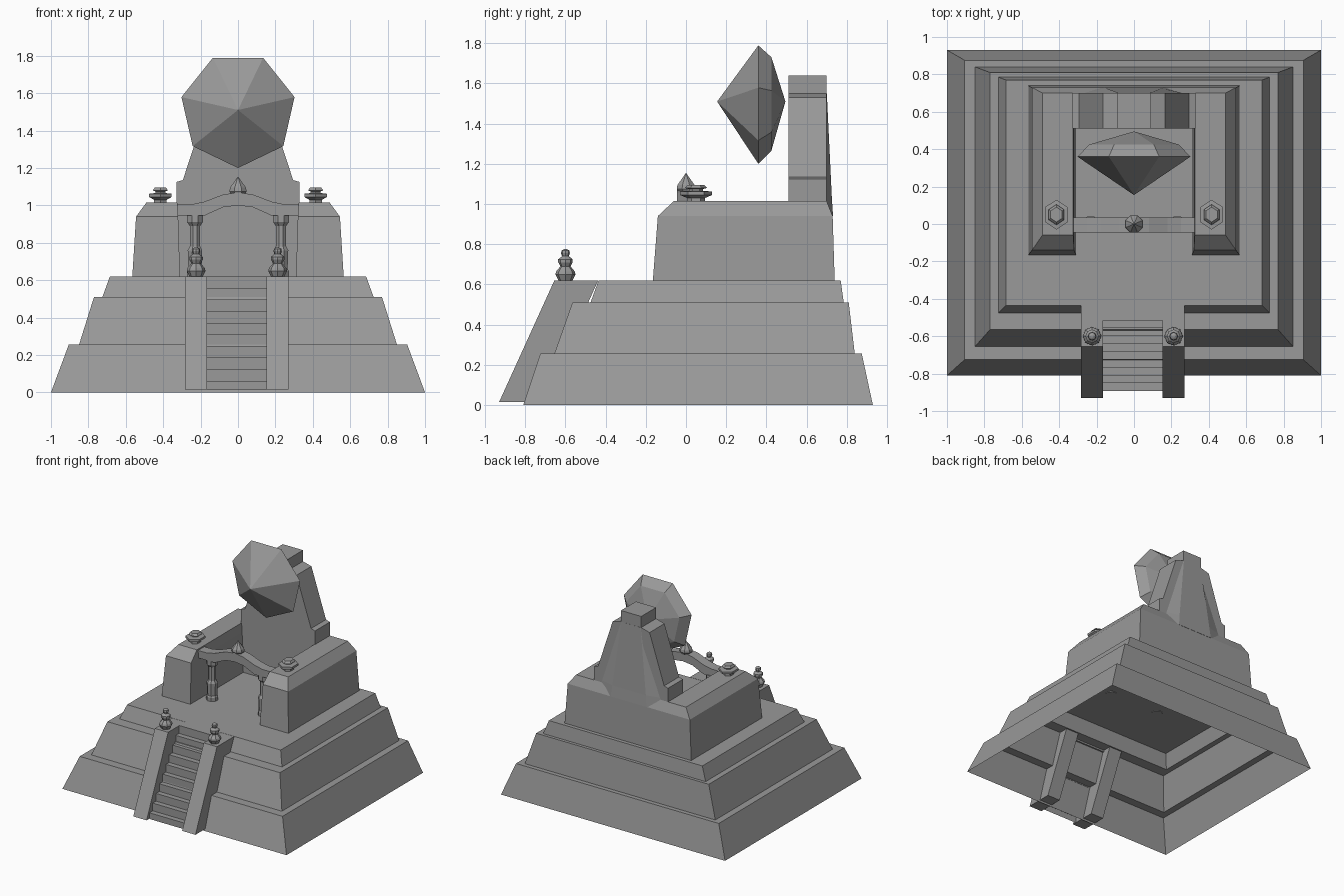
import bpy, bmesh
from math import sin, cos, pi

old = bpy.data.objects.get("Cube")
if old:
    bpy.data.objects.remove(old, do_unlink=True)

stone = bpy.data.materials.new("grey_stone")
stone.use_nodes = True
GREY = (0.32, 0.32, 0.32, 1)
stone.diffuse_color = GREY
stone.node_tree.nodes["Principled BSDF"].inputs["Base Color"].default_value = GREY


def loft(name, rings, cap_start=False, cap_end=True, closed=True):
    """Skin a list of equal-length rings of points."""
    bm = bmesh.new()
    rows = [[bm.verts.new(p) for p in ring] for ring in rings]
    n = len(rows[0])
    for a, b in zip(rows, rows[1:]):
        for i in range(n if closed else n - 1):
            j = (i + 1) % n
            bm.faces.new((a[i], a[j], b[j], b[i]))
    if cap_start:
        bm.faces.new(rows[0][::-1])
    if cap_end:
        bm.faces.new(rows[-1])
    bmesh.ops.remove_doubles(bm, verts=bm.verts, dist=0.0002)
    bmesh.ops.recalc_face_normals(bm, faces=bm.faces)
    mesh = bpy.data.meshes.new(name)
    bm.to_mesh(mesh)
    bm.free()
    mesh.materials.append(stone)
    obj = bpy.data.objects.new(name, mesh)
    bpy.context.collection.objects.link(obj)
    return obj


def rect(x, front, back, z):
    return [(x, front, z), (x, back, z), (-x, back, z), (-x, front, z)]


def lathe(name, profile, x, y, sides=8, sx=1, sy=1, turn=0.0):
    """Turned ornament: profile of (radius, height)."""
    rings = [[(x + r * sx * cos(turn + 2 * pi * i / sides),
               y + r * sy * sin(turn + 2 * pi * i / sides), z)
              for i in range(sides)] for r, z in profile]
    return loft(name, rings, cap_start=True, cap_end=profile[-1][0] > 0)


def side_prism(name, outline, x0, x1):
    return loft(name, [[(x, y, z) for y, z in outline] for x in (x0, x1)], True, True)


def front_prism(name, outline, y0, y1):
    return loft(name, [[(x, y, z) for x, z in outline] for y in (y0, y1)], True, True)


def mirrored(half):
    return half + [(-x, z) for x, z in reversed(half)]


# Stepped pyramid: hollow shell, open underneath
loft("stepped_base", [
    rect(1.0, -0.81, 0.93, 0), rect(0.905, -0.725, 0.875, 0.255),
    rect(0.85, -0.655, 0.84, 0.255), rect(0.77, -0.565, 0.81, 0.51),
    rect(0.725, -0.475, 0.785, 0.51), rect(0.685, -0.435, 0.77, 0.62)])


# U-shaped shrine wall with chamfered top
def u_ring(xo, xi, front, back, z):
    inner = 0.515
    return [(xo, front, z), (xo, back, z), (-xo, back, z), (-xo, front, z),
            (-xi, front, z), (-xi, inner, z), (xi, inner, z), (xi, front, z)]


loft("shrine_wall", [
    u_ring(0.565, 0.31, -0.165, 0.74, 0.62),
    u_ring(0.545, 0.32, -0.14, 0.73, 0.94),
    u_ring(0.49, 0.325, -0.06, 0.70, 1.015)])

# Tall back slab and its sloping rear buttress
front_prism("back_slab", mirrored([
    (0.33, 0.62), (0.33, 1.125), (0.295, 1.135), (0.165, 1.53),
    (0.09, 1.55), (0.09, 1.64)]), 0.51, 0.70)
loft("rear_buttress", [
    [(0.31, 0.69, 0.94), (0.16, 0.732, 0.94), (-0.16, 0.732, 0.94), (-0.31, 0.69, 0.94)],
    [(0.30, 0.69, 1.03), (0.15, 0.726, 1.03), (-0.15, 0.726, 1.03), (-0.30, 0.69, 1.03)],
    [(0.09, 0.69, 1.55), (0.085, 0.701, 1.55), (-0.085, 0.701, 1.55), (-0.09, 0.69, 1.55)]],
    True, True)

# Seven-sided gem: long point in front, shallow crown behind
gem_rings = []
for r, y in ((0, 0.155), (0.31, 0.36), (0.245, 0.425), (0, 0.495)):
    gem_rings.append([(r * sin(2 * pi * i / 7), y, 1.51 - r * cos(2 * pi * i / 7))
                      for i in range(7)])
loft("gem", gem_rings, False, False)

# Arched lintel with a pointed finial
lintel_top = [(-0.33, 1.005), (-0.25, 1.005), (-0.18, 1.02), (-0.08, 1.058), (0, 1.07),
              (0.08, 1.058), (0.18, 1.02), (0.25, 1.005), (0.33, 1.005)]
lintel_under = [(0.33, 0.945), (0.18, 0.945), (0.08, 0.99), (0, 1.0),
                (-0.08, 0.99), (-0.18, 0.945), (-0.33, 0.945)]
front_prism("arched_lintel", lintel_top + lintel_under, -0.045, 0.035)
lathe("lintel_finial", [(0.035, 1.05), (0.05, 1.075), (0.046, 1.095), (0, 1.155)],
      0, 0, turn=pi / 8)

# Pillars and wall lanterns, one on each side
for side, s in (("right", -1), ("left", 1)):
    lathe(side + "_pillar", [(0.045, 0.615), (0.045, 0.65), (0.038, 0.66), (0.042, 0.76),
                             (0.03, 0.78), (0.03, 0.89), (0.045, 0.91), (0.045, 0.95)],
          s * 0.23, 0, turn=pi / 8)
    lathe(side + "_lantern", [(0.045, 1.01), (0.045, 1.03), (0.08, 1.045), (0.08, 1.062),
                              (0.035, 1.066), (0.035, 1.075), (0.055, 1.08), (0.04, 1.095)],
          s * 0.415, 0.05, sides=6, sx=0.87, turn=pi / 2)

# Sloping stair rails with turned ornaments
rail = [(-0.93, 0.015), (-0.655, 0.62), (-0.437, 0.62), (-0.71, 0.015)]
for side, x0, x1 in (("right", -0.283, -0.165), ("left", 0.153, 0.271)):
    side_prism(side + "_stair_rail", rail, x0, x1)
    lathe(side + "_rail_ornament", [
        (0.035, 0.62), (0.05, 0.65), (0.046, 0.665), (0.025, 0.69), (0.036, 0.71),
        (0.036, 0.725), (0.017, 0.74), (0.022, 0.755), (0.02, 0.768), (0.008, 0.775)],
        (x0 + x1) / 2, -0.6)

# Stairs: a folded sheet between the rails
STEPS = 10
tread, rise = 0.042, 0.062
path = [(-0.893, 0.012)]
for i in range(STEPS):
    y, z = -0.893 + i * tread, (i + 1) * rise
    path += [(y, z), (y + tread, z)]
path[-1] = (-0.43, 0.622)
path[-2] = (path[-2][0], 0.622)
loft("stairs", [[(x, y, z) for y, z in path] for x in (-0.165, 0.153)],
     False, False, closed=False)
